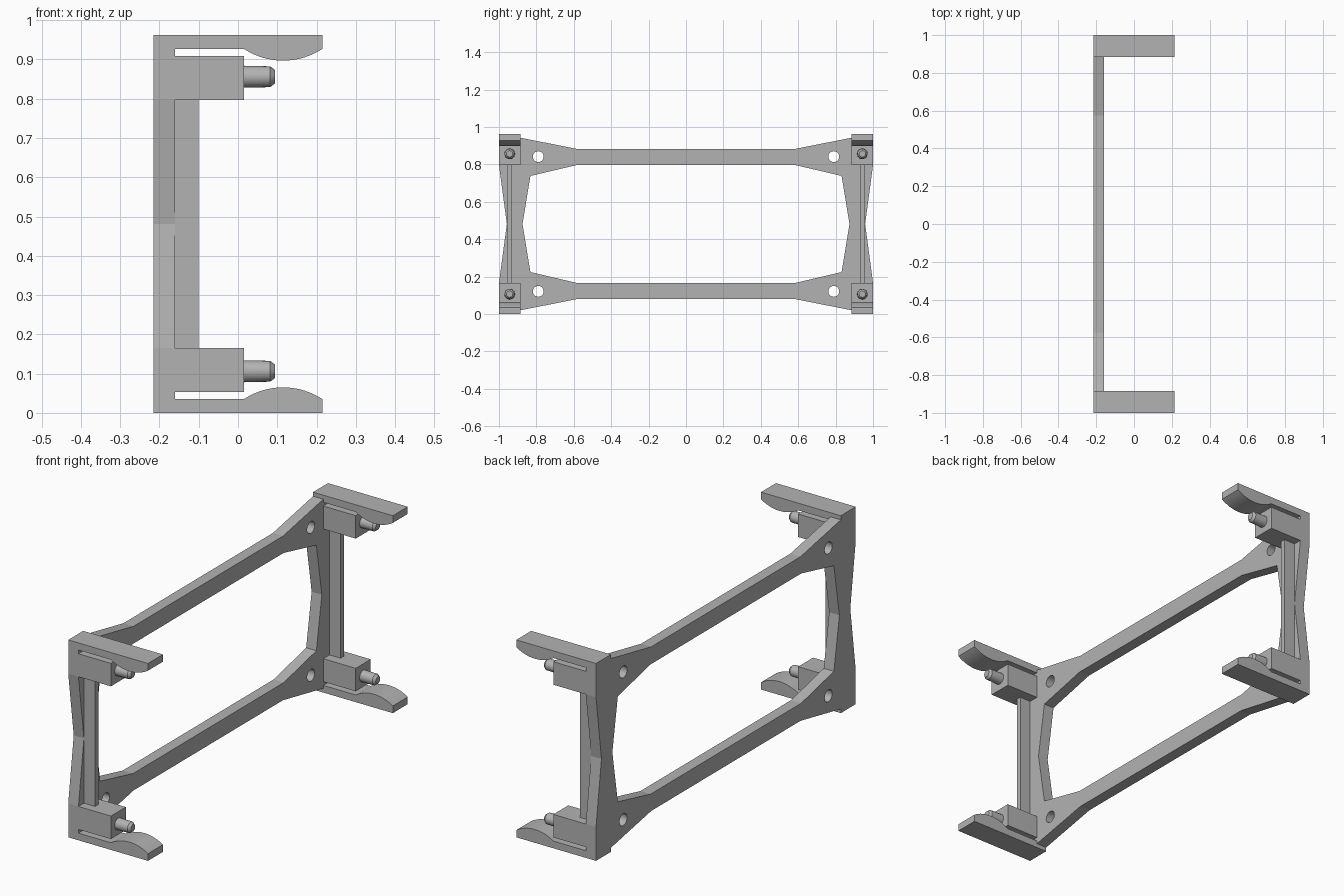
import bpy, bmesh, math
from mathutils import Matrix, Vector

if "Cube" in bpy.data.objects:
    bpy.data.objects.remove(bpy.data.objects["Cube"])

MID = 0.481          # mirror height, half of the overall height
BACK = -0.215        # rear face of the frame
WEB = -0.16          # front face of the frame plate
INNER = 0.885        # inner side of the corner brackets
PIN_Y, PIN_H = 0.943, 0.375

grey = bpy.data.materials.new("plain grey")
grey.use_nodes = True
grey.diffuse_color = (0.45, 0.45, 0.45, 1)
grey.node_tree.nodes["Principled BSDF"].inputs["Base Color"].default_value = (0.45, 0.45, 0.45, 1)


def finish(bm, name):
    """Turn one quarter into an object mirrored front-back and up-down."""
    bmesh.ops.recalc_face_normals(bm, faces=bm.faces)
    seam = [f for f in bm.faces
            if any(all(abs(v.co[a]) < 1e-5 for v in f.verts) for a in (1, 2))]
    bmesh.ops.delete(bm, geom=seam, context='FACES')
    mesh = bpy.data.meshes.new(name)
    bm.to_mesh(mesh)
    bm.free()
    mesh.materials.append(grey)
    obj = bpy.data.objects.new(name, mesh)
    bpy.context.collection.objects.link(obj)
    obj.location.z = MID
    mirror = obj.modifiers.new("four corners", 'MIRROR')
    mirror.use_axis = (False, True, True)
    return obj


def extrude(name, loops, place, depth):
    """Fill 2D loops (the first outer, the rest holes) and extrude them."""
    bm = bmesh.new()
    edges = []
    for loop in loops:
        vs = [bm.verts.new(place(*p)) for p in loop]
        edges += [bm.edges.new((a, b)) for a, b in zip(vs, vs[1:] + vs[:1])]
    bmesh.ops.triangle_fill(bm, edges=edges, use_beauty=True)
    new = bmesh.ops.extrude_face_region(bm, geom=bm.faces[:], use_keep_orig=True)["geom"]
    bmesh.ops.translate(bm, vec=Vector(depth),
                        verts=[g for g in new if isinstance(g, bmesh.types.BMVert)])
    return finish(bm, name)


# Frame plate: one quarter of the ring with its screw hole
outline = [(0, 0.316), (0.58, 0.316), (0.832, 0.257), (0.874, 0), (0.958, 0),
           (1, 0.316), (INNER, 0.316), (INNER, 0.461), (0.575, 0.4), (0, 0.4)]
turns = [2 * math.pi * i / 24 for i in range(24)]
hole = [(0.79 + 0.029 * math.cos(t), 0.36 + 0.029 * math.sin(t)) for t in turns]
extrude("frame_plate", [outline, hole], lambda y, z: (BACK, y, z), (WEB - BACK, 0, 0))

# Corner bracket: pin block, slot and spring arm with a rounded grip
half, rise = 0.1, 0.03
radius = (half ** 2 + rise ** 2) / (2 * rise)
sweep = math.asin(half / radius)
arc = [-sweep + 2 * sweep * i / 16 for i in range(17)]
grip = [(0.115 + radius * math.sin(a), 0.446 - rise + radius * (1 - math.cos(a))) for a in arc]
bracket = [(BACK, 0.316), (0.015, 0.316), (0.015, 0.428), (WEB, 0.428), (WEB, 0.446)]
bracket += grip + [(0.215, MID), (BACK, MID)]
brackets = extrude("corner_brackets", [bracket], lambda x, z: (x, INNER, z), (0, 1 - INNER, 0))

# Upright ribs between the upper and lower brackets
rib = [(WEB, 0), (-0.1, 0), (-0.1, 0.316), (WEB, 0.316)]
extrude("upright_ribs", [rib], lambda x, z: (x, 0.933, z), (0, 0.025, 0))

# Locating pins with chamfered tips
bm = bmesh.new()
profile = [(0.015, 0), (0.015, 0.028), (0.082, 0.0265), (0.094, 0.017), (0.094, 0)]
vs = [bm.verts.new((x, PIN_Y + r, PIN_H)) for x, r in profile]
es = [bm.edges.new(pair) for pair in zip(vs, vs[1:])]
bmesh.ops.spin(bm, geom=vs + es, cent=(0, PIN_Y, PIN_H), axis=(1, 0, 0),
               angle=2 * math.pi, steps=24)
bmesh.ops.remove_doubles(bm, verts=bm.verts, dist=1e-5)
pins = finish(bm, "locating_pins")

# Soften only the curved surfaces
bpy.ops.object.select_all(action='DESELECT')
for obj in (brackets, pins):
    obj.select_set(True)
    bpy.context.view_layer.objects.active = obj
bpy.ops.object.shade_smooth_by_angle(angle=math.radians(25))
